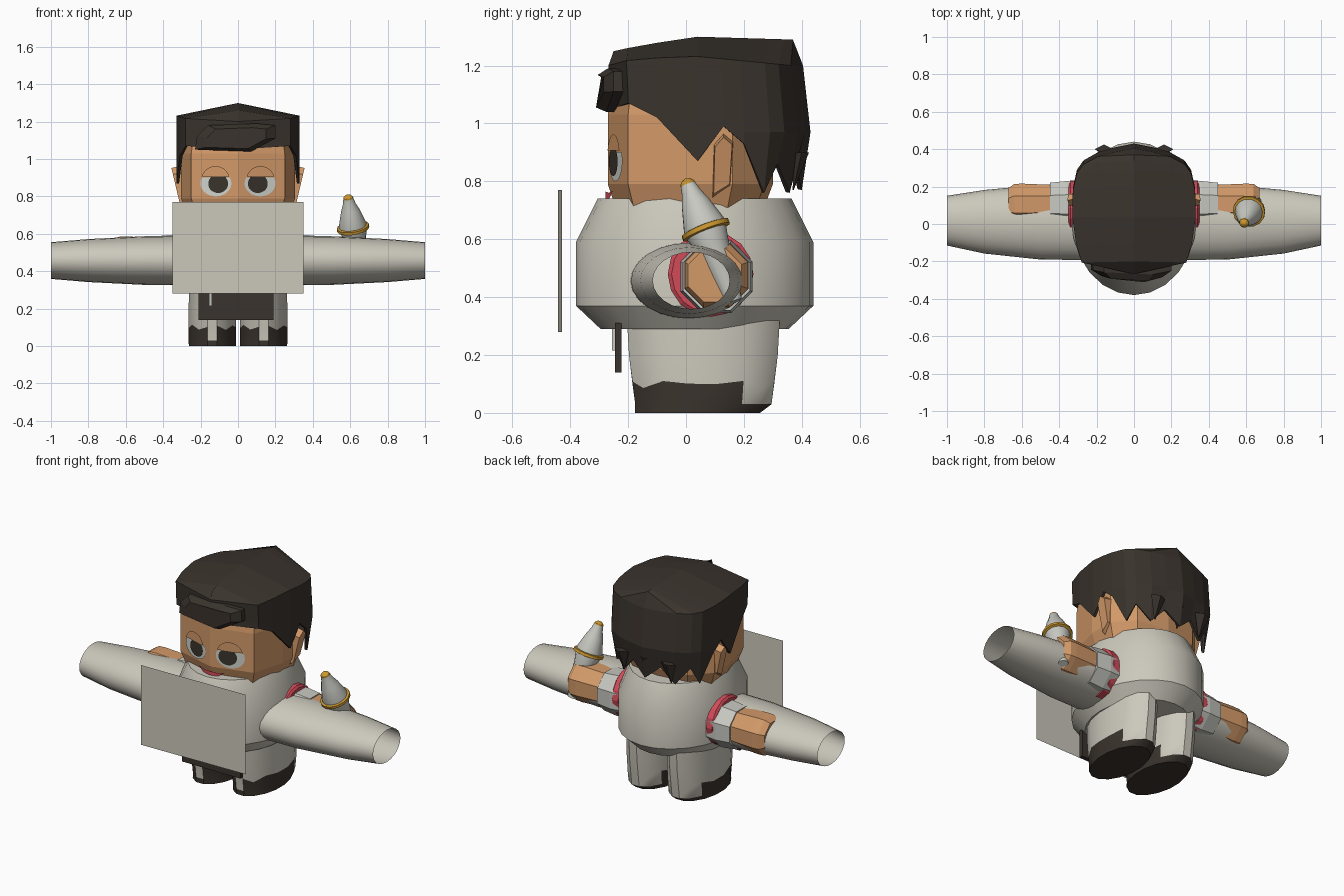
import bpy, bmesh
from math import sin, cos, pi
from mathutils import Vector, Matrix

if "Cube" in bpy.data.objects:
    bpy.data.objects.remove(bpy.data.objects["Cube"])


def material(name, r, g, b):
    m = bpy.data.materials.new(name)
    m.use_nodes = True
    m.diffuse_color = (r, g, b, 1)
    m.node_tree.nodes["Principled BSDF"].inputs["Base Color"].default_value = (r, g, b, 1)
    return m


cloth = material("warm_grey_cloth", .60, .58, .50)
pale = material("pale_grey", .58, .58, .54)
skin = material("skin", .65, .32, .14)
dark = material("dark_brown", .042, .033, .026)
gold = material("gold", .62, .32, .03)
red = material("red", .65, .07, .1)
white = material("eye_white", .62, .64, .60)


def finish(name, bm, mats, smooth=False):
    bmesh.ops.remove_doubles(bm, verts=bm.verts, dist=1e-4)
    bmesh.ops.recalc_face_normals(bm, faces=bm.faces)
    me = bpy.data.meshes.new(name)
    bm.to_mesh(me)
    bm.free()
    ob = bpy.data.objects.new(name, me)
    bpy.context.collection.objects.link(ob)
    for m in mats:
        me.materials.append(m)
    if smooth:
        bpy.ops.object.select_all(action='DESELECT')
        ob.select_set(True)
        bpy.context.view_layer.objects.active = ob
        bpy.ops.object.shade_smooth_by_angle()
    return ob


def loft(name, rings, mat, caps=True, smooth=False, rule=None, mats=None):
    """Skin a list of closed rings; rule picks a material slot per face."""
    bm = bmesh.new()
    vs = [[bm.verts.new(p) for p in ring] for ring in rings]
    n = len(vs[0])
    for a, b in zip(vs, vs[1:]):
        for i in range(n):
            j = (i + 1) % n
            bm.faces.new((a[i], a[j], b[j], b[i]))
    if caps:
        bm.faces.new(vs[0])
        bm.faces.new(vs[-1])
    if rule:
        bmesh.ops.recalc_face_normals(bm, faces=bm.faces)
        for f in bm.faces:
            f.material_index = rule(f.calc_center_median(), f.normal)
    return finish(name, bm, mats or [mat], smooth)


def ellipse(cu, cv, ru, rv, n=24, turn=0.0):
    return [(cu + ru * cos(2 * pi * (i + turn) / n), cv + rv * sin(2 * pi * (i + turn) / n)) for i in range(n)]


def flat_z(z, pts):
    return [Vector((u, v, z)) for u, v in pts]


def along_x(x, pts):
    return [Vector((x, u, v)) for u, v in pts]


def box(name, lo, hi, mat):
    (x0, y0, z0), (x1, y1, z1) = lo, hi
    pts = [(x0, y0), (x1, y0), (x1, y1), (x0, y1)]
    return loft(name, [flat_z(z0, pts), flat_z(z1, pts)], mat)


# Torso
loft("torso", [flat_z(z, ellipse(0, .03, rx, ry)) for z, rx, ry in
               ((.29, .27, .325), (.37, .335, .41), (.59, .335, .41), (.74, .28, .335))], cloth, smooth=True)

# Long open tube across the body
loft("cross_tube", [along_x(x, ellipse(cy, .457, ry, rz)) for x, cy, ry, rz in
                    ((-1, .018, .133, .098), (-.8, .012, .17, .115), (-.5, .01, .2, .13), (0, .01, .205, .134),
                     (.5, .01, .2, .13), (.8, .012, .17, .115), (1, .018, .133, .098))],
     cloth, caps=False, smooth=True)


# Legs with dark soles and side panels
def shoe_rule(c, n):
    side = abs(n.x) > .5 and c.y < .2
    return 1 if c.z < .02 or (c.z < .1 and side) else 0


for s, side in ((1, "left"), (-1, "right")):
    rings = []
    for z, rx, ry, cy, jag in ((0, .128, .22, .04, 0), (.03, .13, .24, .06, 0), (.1, .13, .25, .06, .014),
                               (.2, .13, .262, .06, 0), (.34, .125, .27, .06, 0)):
        pts = ellipse(s * .137, cy, rx, ry, 16, .5)
        rings.append([Vector((u, v, z + jag * sin(i * 2.3))) for i, (u, v) in enumerate(pts)])
    loft(side + "_leg", rings, None, rule=shoe_rule, mats=[cloth, dark], smooth=True)

    # Arms
    loft(side + "_sleeve", [along_x(s * x, ellipse(.105, .47, r, r, 8, .5))
                            for x, r in ((.25, .125), (.36, .135), (.45, .125))], pale)
    loft(side + "_hand", [along_x(s * x, ellipse(cy, .475, r, r, 8, .5)) for x, cy, r in
                          ((.42, .105, .112), (.6, .105, .12), (.64, .105, .118), (.67, .1, .1))], skin)
    loft(side + "_shoulder_ring", [along_x(s * x, ellipse(.085, .48, r, r, 16))
                                   for x, r in ((.29, .13), (.3, .148), (.34, .148), (.35, .135))], red)
    # Ears
    ear = [(.09, .74), (.095, .93), (.13, .97), (.165, .94), (.155, .78)]
    loft(side + "_ear", [along_x(s * .28, ear),
                         [Vector((s * (.31 + .2 * (v - .74)), .127 + (u - .127) * .85, .85 + (v - .85) * .85))
                          for u, v in ear]], skin)

# Front panel, apron and its tab
bm = bmesh.new()
bm.faces.new([bm.verts.new((x, -.435 + .02 * x, z)) for x, z in
              ((-.35, .28), (.35, .28), (.35, .77), (-.35, .77))])
finish("front_panel", bm, [cloth])
box("apron", (-.21, -.245, .14), (.19, -.222, .31), dark)
box("apron_tab", (-.155, -.255, .215), (-.138, -.245, .33), pale)

# Head: faceted prism with a pointed front
half = [(0, -.27), (.25, -.2), (.305, 0), (.305, .16), (.2, .27), (0, .3)]
plan = half + [(-x, y) for x, y in reversed(half[1:-1])]
loft("head", [flat_z(z, [(x * k, y * k) for x, y in plan]) for z, k in
              ((.71, .9), (.79, 1), (1.03, 1), (1.2, .9))], skin)


# Face details as thin plates on the slanted face
def face_plate(name, pts, lift, mat):
    bm = bmesh.new()
    bm.faces.new([bm.verts.new((x, -.27 + .28 * abs(x) - lift, z)) for x, z in pts])
    return finish(name, bm, [mat])


def clipped(cx, cz, rx, rz, lo, hi):
    return [(x, z) for x, z in ellipse(cx, cz, rx, rz, 28) if lo <= z <= hi]


for s, side in ((1, "left"), (-1, "right")):
    face_plate(side + "_eye", clipped(s * .118, .87, .083, .07, 0, .913), .006, white)
    face_plate(side + "_iris", clipped(s * .106, .868, .053, .05, 0, .912), .011, dark)
    face_plate(side + "_eyelid", clipped(s * .12, .89, .075, .072, .9, 1), .014, skin)
    face_plate(side + "_lip", [(0, .765), (0, .735), (s * .05, .742), (s * .09, .768), (s * .04, .76)], .008, red)

# Hair: columns of lower edge, bulge, eave and roof ridge, for both halves
columns = [(0, -.26, 1.05), (.28, -.2, 1.07), (.31, -.1, 1.02), (.33, .04, .87), (.33, .13, .99),
           (.325, .2, .93), (.305, .29, .76), (.27, .34, .86), (.19, .385, .76), (.1, .41, .85), (0, .43, .77)]
bm = bmesh.new()
for s in (1, -1):
    grid = []
    for x, y, low in columns:
        ridge_z = 1.3 - max(0, .02 - y) * .18 - max(0, y - .02) * .03
        eave = 1.235 - abs(y) * .09
        tuck = .93 if y > .25 else 1
        ridge_y = min(max(y, -.25), .37)
        if x == 0:
            eave = 1.2
        col = [(s * x * tuck, y * tuck, low), (s * x, y, max(.97, low + .03)),
               (s * x, y * (.94 if y > 0 else 1.03), eave), (0, ridge_y, ridge_z)]
        grid.append([bm.verts.new(p) for p in col])
    for a, b in zip(grid, grid[1:]):
        for k in range(3):
            bm.faces.new((a[k], b[k], b[k + 1], a[k + 1]))
hair = finish("hair", bm, [dark])
thick = hair.modifiers.new("thickness", 'SOLIDIFY')
thick.thickness = .015

# Swept fringe
fringe = [(-.23, 1.05), (-.22, 1.12), (-.16, 1.18), (.1, 1.19), (.2, 1.18), (.2, 1.11), (.07, 1.04)]
loft("fringe", [[Vector((x * k, y + .2 * abs(x), 1.1 + (z - 1.1) * k)) for x, z in fringe]
                for y, k in ((-.2, 1), (-.29, 1), (-.325, .75))], dark)

# Back hair spikes
for x in (-.16, 0, .16):
    loft("back_spike", [flat_z(z, ellipse(x, y, r, r * .5, 4))
                        for z, y, r in ((.9, .4, .05), (.77, .37, .004))], dark)

# Toy rocket held in the left hand
axis = Vector((-.15, -.36, .92)).normalized()
place = Matrix.Translation((.615, .068, .632)) @ axis.to_track_quat('Z', 'Y').to_matrix().to_4x4()


def lathe(name, profile, mat):
    return loft(name, [[place @ p for p in flat_z(z, ellipse(0, 0, r, r, 14))] for z, r in profile],
                mat, smooth=True)


lathe("rocket_body", [(-.27, .03), (-.06, .062), (0, .075), (.02, .074), (.1, .05), (.14, .034), (.17, .027)], pale)
lathe("rocket_band", [(-.011, .076), (-.008, .087), (.008, .087), (.011, .074)], gold)
lathe("rocket_tip", [(.15, .024), (.165, .028), (.178, .025), (.188, .015), (.192, .004)], gold)
